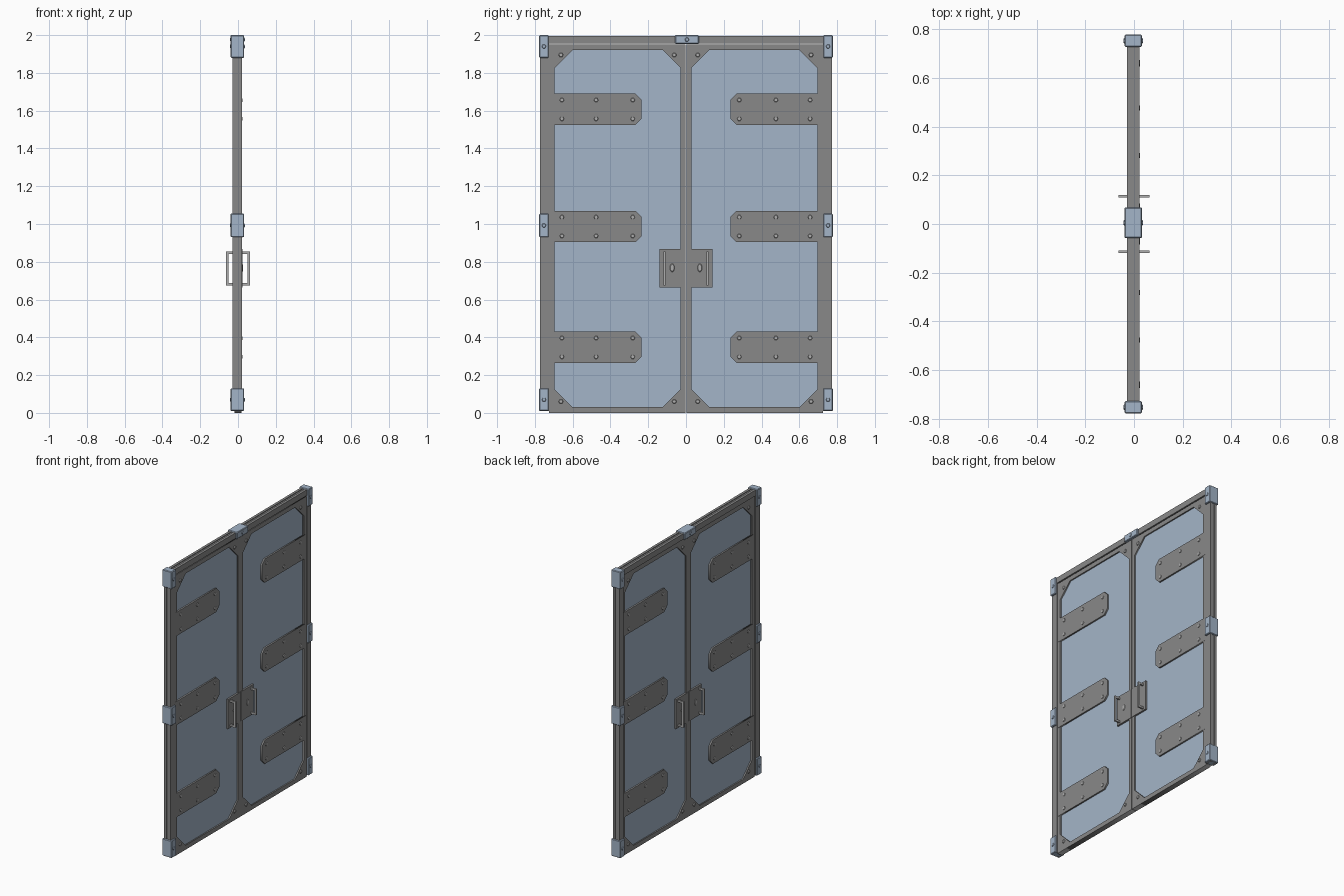
import bpy, bmesh, math
from mathutils import Matrix, Vector

if "Cube" in bpy.data.objects:
    bpy.data.objects.remove(bpy.data.objects["Cube"])


def material(name, rgb):
    m = bpy.data.materials.new(name)
    m.diffuse_color = (*rgb, 1)
    m.use_nodes = True
    m.node_tree.nodes["Principled BSDF"].inputs["Base Color"].default_value = m.diffuse_color
    return m


BLUE = material("pale_blue", (0.37, 0.46, 0.58))
DARK = material("dark_grey", (0.25, 0.25, 0.25))
LIGHT = material("light_grey", (0.43, 0.43, 0.43))


def finish(name, bm, mat):
    bmesh.ops.recalc_face_normals(bm, faces=bm.faces)
    me = bpy.data.meshes.new(name)
    bm.to_mesh(me)
    bm.free()
    me.materials.append(mat)
    ob = bpy.data.objects.new(name, me)
    bpy.context.collection.objects.link(ob)
    return ob


def add_box(bm, x, y, z):
    """Box from (min, max) ranges on each axis."""
    r = [sorted(v) for v in (x, y, z)]
    centre = Vector([(a + b) / 2 for a, b in r])
    size = [b - a for a, b in r]
    return bmesh.ops.create_cube(bm, size=1, matrix=Matrix.Translation(centre) @ Matrix.Diagonal((*size, 1)))


def boxes(name, items, mat):
    bm = bmesh.new()
    for it in items:
        add_box(bm, *it)
    return finish(name, bm, mat)


def plate(name, outlines, half, mat):
    """Flat plate in the YZ plane; outlines after the first are holes."""
    cu = bpy.data.curves.new(name, 'CURVE')
    cu.dimensions, cu.fill_mode, cu.extrude = '2D', 'BOTH', half
    for pts in outlines:
        sp = cu.splines.new('POLY')
        sp.points.add(len(pts) - 1)
        for p, (y, z) in zip(sp.points, pts):
            p.co = (y, z, 0, 1)
        sp.use_cyclic_u = True
    ob = bpy.data.objects.new(name, cu)
    bpy.context.collection.objects.link(ob)
    me = bpy.data.meshes.new_from_object(ob.evaluated_get(bpy.context.evaluated_depsgraph_get()))
    bpy.data.objects.remove(ob)
    me.transform(Matrix(((0, 0, 1, 0), (1, 0, 0, 0), (0, 1, 0, 0), (0, 0, 0, 1))))
    bm = bmesh.new()
    bm.from_mesh(me)
    bpy.data.meshes.remove(me)
    bmesh.ops.remove_doubles(bm, verts=bm.verts, dist=1e-5)
    return finish(name, bm, mat)


def studs(name, spots, x_mid, x_in, x_out, ry, rz, seg, mat):
    """Tapered stud heads on both faces at each (y, z)."""
    bm = bmesh.new()
    for y, z in spots:
        for side in (-1, 1):
            m = (Matrix.Translation((x_mid + side * (x_in + x_out) / 2, y, z))
                 @ Matrix.Diagonal((1, ry, rz, 1)) @ Matrix.Rotation(side * math.pi / 2, 4, 'Y'))
            bmesh.ops.create_cone(bm, cap_ends=True, segments=seg, radius1=1, radius2=0.7,
                                  depth=x_out - x_in, matrix=m)
    return finish(name, bm, mat)


FX = -0.003          # centre plane of the surrounding frame
STRAP_Z = ((0.265, 0.43), (0.905, 1.07), (1.525, 1.69))

# surrounding frame: two posts and a head beam, each with a shallow outer groove
for s, side in ((-1, "left"), (1, "right")):
    boxes(side + "_post", [
        ((FX - 0.018, FX + 0.018), (s * 0.73, s * 0.767), (0.012, 1.99)),
        ((FX - 0.025, FX - 0.007), (s * 0.726, s * 0.772), (0.01, 1.995)),
        ((FX + 0.007, FX + 0.025), (s * 0.726, s * 0.772), (0.01, 1.995))], DARK)
boxes("head_beam", [
    ((FX - 0.018, FX + 0.018), (-0.726, 0.726), (1.96, 1.991)),
    ((FX - 0.025, FX - 0.007), (-0.726, 0.726), (1.956, 1.996)),
    ((FX + 0.007, FX + 0.025), (-0.726, 0.726), (1.956, 1.996))], DARK)

# blue clamp blocks around the frame
clamps = [("top_clamp", (-0.058, 0.068), (1.953, 2.0))]
for s, side in ((-1, "left"), (1, "right")):
    for level, z in (("lower", (0.01, 0.13)), ("middle", (0.93, 1.055)), ("upper", (1.88, 2.0))):
        clamps.append((side + "_" + level + "_clamp", (s * 0.727, s * 0.777), z))
clamp_spots = []
for name, y, z in clamps:
    ob = boxes(name, [((FX - 0.036, FX + 0.036), y, z)], BLUE)
    bev = ob.modifiers.new("bevel", 'BEVEL')
    bev.width, bev.segments = 0.004, 1
    clamp_spots.append((sum(y) / 2, sum(z) / 2))
studs("clamp_studs", clamp_spots, FX, 0.034, 0.04, 0.013, 0.013, 6, BLUE)

for s, side in ((-1, "left"), (1, "right")):
    # door leaf with chamfered opening
    a, b, lo, hi, c = 0.028, 0.697, 0.03, 1.92, 0.095
    outer = [(0.002, 0), (0.724, 0), (0.724, 1.95), (0.002, 1.95)]
    hole = [(a + c, lo), (b - c, lo), (b, lo + c), (b, hi - c),
            (b - c, hi), (a + c, hi), (a, hi - c), (a, lo + c)]
    flip = lambda pts: [(s * y, z) for y, z in pts]
    plate(side + "_door_frame", [flip(outer), flip(hole)], 0.019, DARK)
    boxes(side + "_door_panel", [((-0.01, 0.01), (s * 0.02, s * 0.71), (0.02, 1.93))], BLUE)

    # hinge straps
    spots = [(s * y, z) for y in (0.062, 0.662) for z in (0.06, 1.895)]
    for i, (z0, z1) in enumerate(STRAP_Z):
        k = 0.032
        strap = [(0.715, z0), (0.715, z1), (0.235 + k, z1), (0.235, z1 - k),
                 (0.235, z0 + k), (0.235 + k, z0)]
        plate(f"{side}_hinge_strap_{i + 1}", [flip(strap)], 0.0205, DARK)
        spots += [(s * y, z) for y in (0.657, 0.476, 0.282) for z in (z0 + 0.032, z1 - 0.034)]
    studs(side + "_door_studs", spots, 0, 0.017, 0.0245, 0.014, 0.014, 6, LIGHT)

    # lock plate, oval keyhole cover and pull handles on both faces
    boxes(side + "_lock_plate", [((-0.0225, 0.0225), (s * 0.002, s * 0.14), (0.663, 0.868))], DARK)
    studs(side + "_keyhole_cover", [(s * 0.073, 0.768)], 0, 0.02, 0.0255, 0.014, 0.026, 12, LIGHT)
    hy = (s * 0.108, s * 0.12)
    for d, face in ((-1, "back"), (1, "front")):
        pull = [(0.02, 0.674), (0.063, 0.674), (0.063, 0.855), (0.02, 0.855),
                (0.02, 0.842), (0.051, 0.842), (0.051, 0.687), (0.02, 0.687)]
        bm = bmesh.new()
        f = bm.faces.new([bm.verts.new((d * x, hy[0], z)) for x, z in pull])
        ext = bmesh.ops.extrude_face_region(bm, geom=[f])["geom"]
        bmesh.ops.translate(bm, vec=(0, hy[1] - hy[0], 0),
                            verts=[v for v in ext if isinstance(v, bmesh.types.BMVert)])
        finish(f"{side}_pull_handle_{face}", bm, LIGHT)
